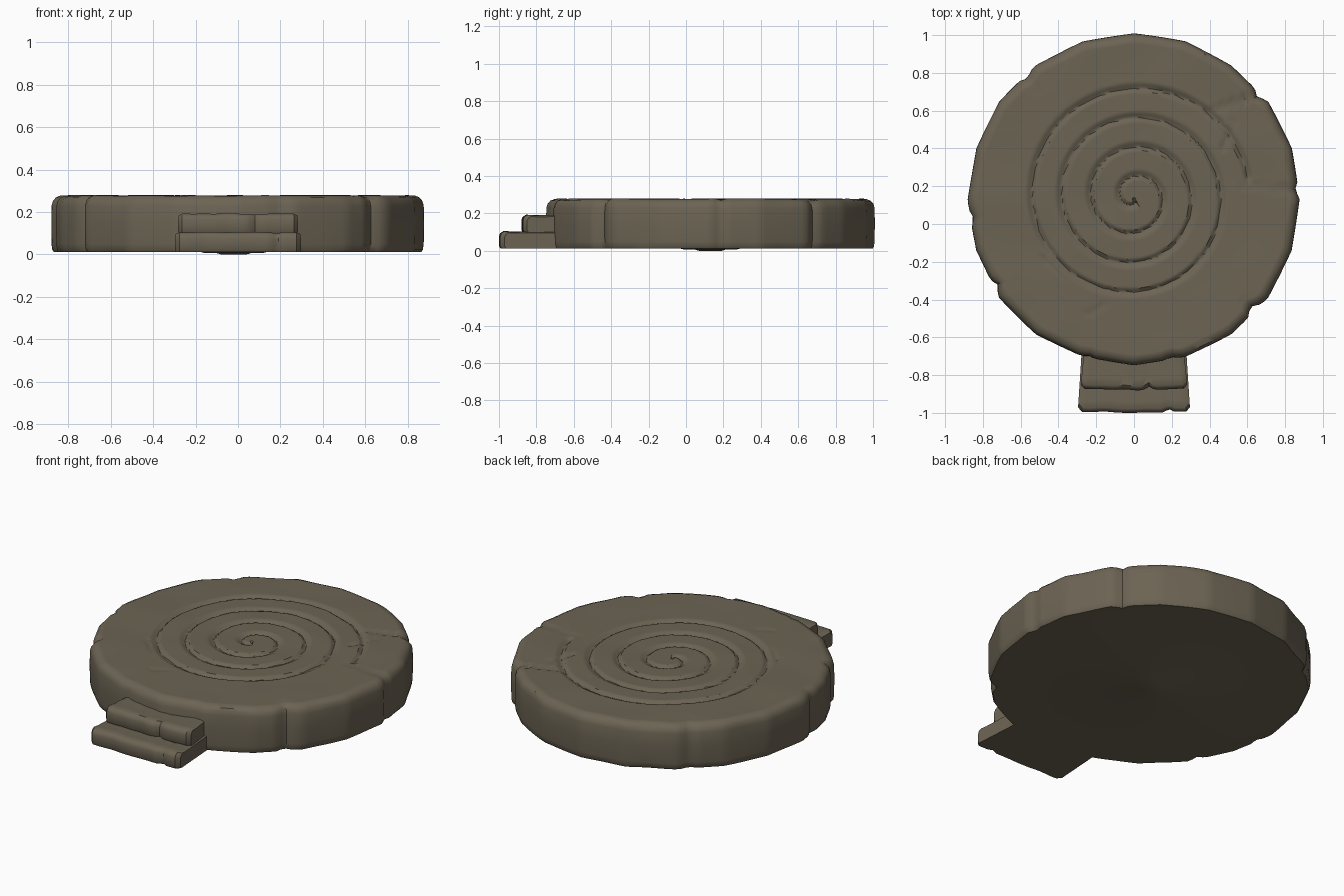
import bpy, bmesh, math
from mathutils import Vector, noise

if "Cube" in bpy.data.objects:
    bpy.data.objects.remove(bpy.data.objects["Cube"])

stone = bpy.data.materials.new("weathered stone")
stone.diffuse_color = (0.150, 0.127, 0.088, 1)
stone.use_nodes = True
stone.node_tree.nodes["Principled BSDF"].inputs["Base Color"].default_value = stone.diffuse_color

CY, R, Z0, Z1 = 0.13, 0.872, 0.012, 0.277
SEG = 180
# edge notches: x, y, depth of the chip, width in radians
NOTCHES = [(-.57, .78, .02, .05), (.66, .68, .025, .05), (.87, .18, .02, .04),
           (.65, -.47, .035, .06), (-.75, -.34, .025, .05), (-.87, .03, .018, .05),
           (-.25, -.72, .012, .05), (.2, -.72, .012, .05)]
# surface cracks: x1, y1, x2, y2, depth
CRACKS = [(.68, .69, .38, .59, .016), (.87, .18, .57, .20, .010), (-.24, -.48, -.15, -.42, .008),
          (-.57, .78, -.50, .70, .010), (.65, -.47, .57, -.40, .012), (.14, .70, .28, .65, .010),
          (.47, .40, .54, .57, .010), (-.48, -.18, -.38, -.28, .008)]


def wrap(a):
    return (a + math.pi) % (2 * math.pi) - math.pi


def outline(t):
    # nearly round rim with slight flat facets and chipped notches
    r = R + 0.008 * noise.noise(Vector((math.cos(t) * 2.2, math.sin(t) * 2.2, 5)))
    f = (t / (2 * math.pi) * 20) % 1 - 0.5
    r -= 0.009 * (1 - 4 * f * f)
    for x, y, d, w in NOTCHES:
        a = abs(wrap(t - math.atan2(y - CY, x)))
        r -= d * max(0, 1 - a / w)
    return r + 0.007


def seg_dist(p, a, b):
    ab = b - a
    k = max(0, min(1, (p - a).dot(ab) / ab.length_squared))
    return (p - a - ab * k).length, k


def carve(x, y):
    # height offset of the top: spiral groove, cracks and gentle wear
    r, phi = math.hypot(x, y - CY - .01), math.atan2(x, y - CY - .01)
    pitch = 0.155
    k = (r - 0.11) / pitch - phi / (2 * math.pi)
    n = round(k)
    s = 0.11 + pitch * (n + phi / (2 * math.pi))
    h = 0.005 * noise.noise(Vector((x * 4, y * 4, 1)))
    if 0.02 < s < 0.61:
        d = (k - n) * pitch
        w = 0.032 if d > 0 else 0.016
        h -= 0.016 * max(0, 1 - abs(d) / w)
    for x1, y1, x2, y2, depth in CRACKS:
        d, t = seg_dist(Vector((x, y)), Vector((x1, y1)), Vector((x2, y2)))
        h -= depth * max(0, 1 - d / 0.018) * (1 - 0.6 * t)
    return h


def finish(bm, name):
    bmesh.ops.recalc_face_normals(bm, faces=bm.faces)
    me = bpy.data.meshes.new(name)
    bm.to_mesh(me)
    bm.free()
    ob = bpy.data.objects.new(name, me)
    bpy.context.collection.objects.link(ob)
    me.materials.append(stone)
    bpy.ops.object.select_all(action='DESELECT')
    ob.select_set(True)
    bpy.context.view_layer.objects.active = ob
    bpy.ops.object.shade_smooth_by_angle(angle=math.radians(40))


def bridge(bm, a, b, closed=True):
    n = len(a)
    for i in range(n if closed else n - 1):
        j = (i + 1) % n
        bm.faces.new((a[i], a[j], b[j], b[i]))


# round platform: carved top, worn rim, straight side, flat base
bm = bmesh.new()
angles = [2 * math.pi * i / SEG for i in range(SEG)]
rings = []
N = 88
for j in range(1, N + 1):
    ring = []
    for t in angles:
        r = (outline(t) - 0.045) * j / N
        x, y = r * math.cos(t), CY + r * math.sin(t)
        ring.append(bm.verts.new((x, y, Z1 + carve(x, y))))
    rings.append(ring)
# rim profile: inset from the outline, height
for inset, z in [(.022, .268), (.008, .252), (.001, .228), (0, .15), (.001, .05), (.005, .022), (.012, Z0)]:
    ring = []
    for t in angles:
        wear = noise.noise(Vector((math.cos(t) * 5, math.sin(t) * 5, 2)))
        r = outline(t) - inset * (1 + 0.6 * wear)
        x, y = r * math.cos(t), CY + r * math.sin(t)
        dz = carve(x, y) * 0.7 if z > .2 else 0
        ring.append(bm.verts.new((x, y, z + dz)))
    rings.append(ring)
# shallow boss under the base
for r, z in [(.16, Z0), (.14, .007), (.08, .006), (.06, 0)]:
    rings.append([bm.verts.new((r * math.cos(t) - .02, CY + r * math.sin(t), z)) for t in angles])
for a, b in zip(rings, rings[1:]):
    bridge(bm, a, b)
for ring, z in ((rings[0], Z1 - .01), (rings[-1], 0)):
    c = bm.verts.new((sum(v.co.x for v in ring) / SEG, CY, z))
    for i in range(SEG):
        bm.faces.new((c, ring[i], ring[(i + 1) % SEG]))
finish(bm, "round_platform")


def step(name, half, front, back, z0, z1, seed, chip):
    # worn slab: rounded profile swept along x, narrower toward the back
    bm = bmesh.new()
    cols, n = [], 28
    for i in range(n + 1):
        u = -1 + 2 * i / n
        w = noise.noise(Vector((u * 3, seed, 0)))
        nick = 0.018 * max(0, 1 - abs(u - chip) / .1)
        end = max(0, (abs(u) - .93) / .07)
        f = front + 0.006 * w + nick + 0.022 * end + 0.008 * abs(u)
        top = z1 + 0.003 * w - nick * .3 - 0.008 * end
        h = top - z0
        prof = [(back, z0), (f + .008, z0), (f, z0 + .014), (f, z0 + h * .7), (f + .006, z0 + h * .88),
                (f + .022, top), (f + .06, top - .003), (back, top)]
        cols.append([bm.verts.new((u * (half - .022 * (y - front) / (back - front)), y, z)) for y, z in prof])
    for a, b in zip(cols, cols[1:]):
        bridge(bm, a, b)
    bm.faces.new(cols[0])
    bm.faces.new(cols[-1])
    finish(bm, name)


step("lower_step", .298, -1.0, -.66, Z0, .105, 3, .62)
step("upper_step", .285, -.88, -.66, .098, .192, 8, .28)
